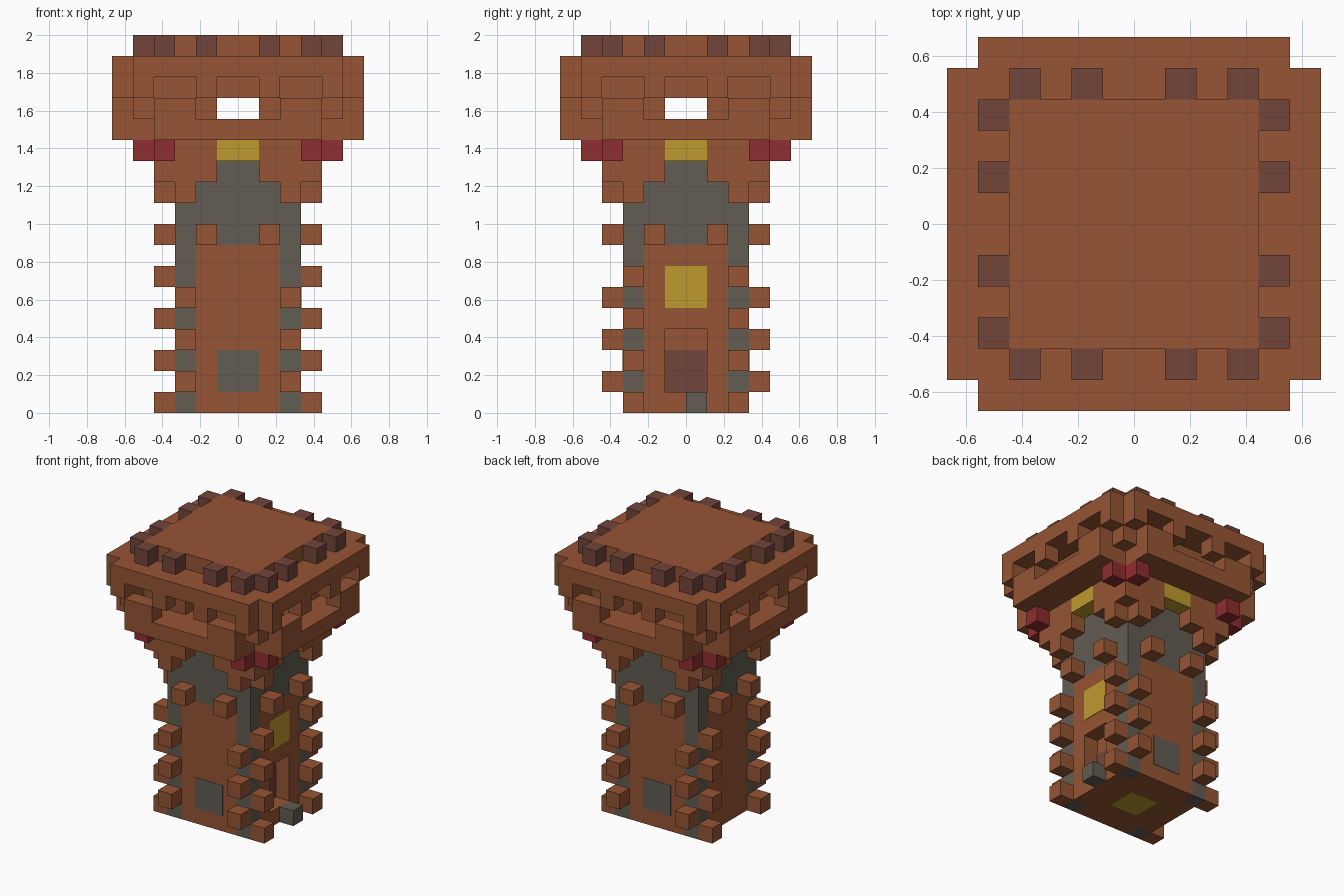
import bpy, bmesh
from itertools import product
from mathutils import Vector

U = 1 / 9  # edge of one building block

cube = bpy.data.objects.get("Cube")
if cube:
    bpy.data.objects.remove(cube)


def material(name, rgb):
    m = bpy.data.materials.new(name)
    m.use_nodes = True
    m.diffuse_color = (*rgb, 1)
    m.node_tree.nodes["Principled BSDF"].inputs["Base Color"].default_value = (*rgb, 1)
    return m


BROWN = material("brown clay", (0.305, 0.091, 0.034))
GREY = material("grey stone", (0.122, 0.107, 0.084))
DARK = material("dark wood", (0.171, 0.060, 0.042))
YELLOW = material("yellow", (0.515, 0.323, 0.027))
RED = material("red", (0.275, 0.026, 0.030))


def cells(x, y, z):
    """Set of unit blocks filling a box given by three ranges."""
    return set(product(range(*x), range(*y), range(*z)))


def mirror_x(s):
    return s | {(-x - 1, y, z) for x, y, z in s}


def four_sides(s):
    """Repeat blocks designed for the front on all four sides."""
    out = set()
    for _ in range(4):
        out |= s
        s = {(-y - 1, x, z) for x, y, z in s}
    return out


def finish(name, bm, mat):
    me = bpy.data.meshes.new(name)
    bm.to_mesh(me)
    bm.free()
    me.materials.append(mat)
    bpy.context.collection.objects.link(bpy.data.objects.new(name, me))


def build(name, blocks, mat):
    """Skin a set of blocks: only faces with no neighbour are made."""
    bm = bmesh.new()
    for cell in blocks:
        for axis, side in product(range(3), (0, 1)):
            near = list(cell)
            near[axis] += 2 * side - 1
            if tuple(near) in blocks:
                continue
            b, c = (axis + 1) % 3, (axis + 2) % 3
            ring = []
            for i, j in ((0, 0), (1, 0), (1, 1), (0, 1)):
                p = Vector(cell)
                p[axis] += side
                p[b] += i
                p[c] += j
                ring.append(bm.verts.new(p * U))
            bm.faces.new(ring if side else ring[::-1])
    bmesh.ops.remove_doubles(bm, verts=bm.verts, dist=0.001)
    finish(name, bm, mat)


def plate(name, centre, size, mat):
    """Thin painted panel, centre and size in blocks."""
    bm = bmesh.new()
    bmesh.ops.create_cube(bm, size=1)
    for v in bm.verts:
        v.co = Vector([(c + p * s) * U for c, p, s in zip(centre, v.co, size)])
    finish(name, bm, mat)


# Shaft: clay walls with a door recess, between stone corner columns
columns = four_sides(cells((2, 3), (-3, -2), (0, 8)))
walls = cells((-3, 3), (-3, 3), (0, 8)) - columns
walls -= cells((2, 3), (-1, 1), (1, 4))
build("shaft_walls", walls, BROWN)
build("corner_columns", columns, GREY)
build("upper_shaft", cells((-3, 3), (-3, 3), (8, 12)), GREY)

# Corner bricks, staggered between neighbouring sides
bricks = set()
for z in (1, 3, 5):
    bricks |= mirror_x(cells((2, 3), (-4, -3), (z, z + 1)))
    bricks |= {(x, -y - 1, z) for x, y, z in bricks}
for z in (0, 2, 4, 6):
    side = mirror_x(cells((3, 4), (2, 3), (z, z + 1)))
    bricks |= side | {(x, -y - 1, z) for x, y, z in side}
bricks |= four_sides(mirror_x(cells((1, 2), (-4, -3), (8, 9))))
build("corner_bricks", bricks, BROWN)

# Stepped corbels carrying the head
corbels = cells((2, 3), (-4, -3), (10, 11))
corbels |= cells((1, 4), (-4, -3), (11, 13))
corbels = four_sides(mirror_x(corbels)) | cells((-3, 3), (-3, 3), (12, 13))
build("corbels", corbels, BROWN)
build("yellow_keystones", four_sides(cells((-1, 1), (-4, -3), (12, 13))), YELLOW)
build("red_brackets", four_sides(mirror_x(cells((3, 4), (-5, -4), (12, 13)))), RED)

# Head: floor, inner core with crossing passages, pierced parapet, roof
head = cells((-4, 4), (-4, 4), (13, 18))
head -= cells((-1, 1), (-4, 4), (14, 15)) | cells((-4, 4), (-1, 1), (14, 15))
parapet = cells((2, 4), (-6, -5), (14, 15))
parapet |= cells((1, 2), (-6, -5), (15, 16))
parapet |= cells((4, 5), (-6, -5), (15, 16))
parapet |= cells((4, 5), (-5, -4), (14, 17))
side = mirror_x(parapet)
side |= cells((-4, 4), (-6, -4), (13, 14))
side |= cells((-5, 5), (-6, -4), (16, 17))
build("tower_head", head | four_sides(side), BROWN)

# Crenels around the raised roof
crenels = cells((1, 2), (-5, -4), (17, 18)) | cells((3, 4), (-5, -4), (17, 18))
build("crenels", four_sides(mirror_x(crenels)), DARK)

# Door, step, painted panels
plate("door", (2.01, 0, 2), (0.04, 2, 2), DARK)
build("door_step", cells((3, 4), (0, 1), (0, 1)), GREY)
plate("side_window", (3, 0, 6), (0.05, 2, 2), YELLOW)
for name, y in (("front_panel", -3), ("back_panel", 3)):
    plate(name, (0, y, 2), (2, 0.05, 2), GREY)
plate("base_panel", (0, 0, 0.01), (2, 2, 0.04), YELLOW)
